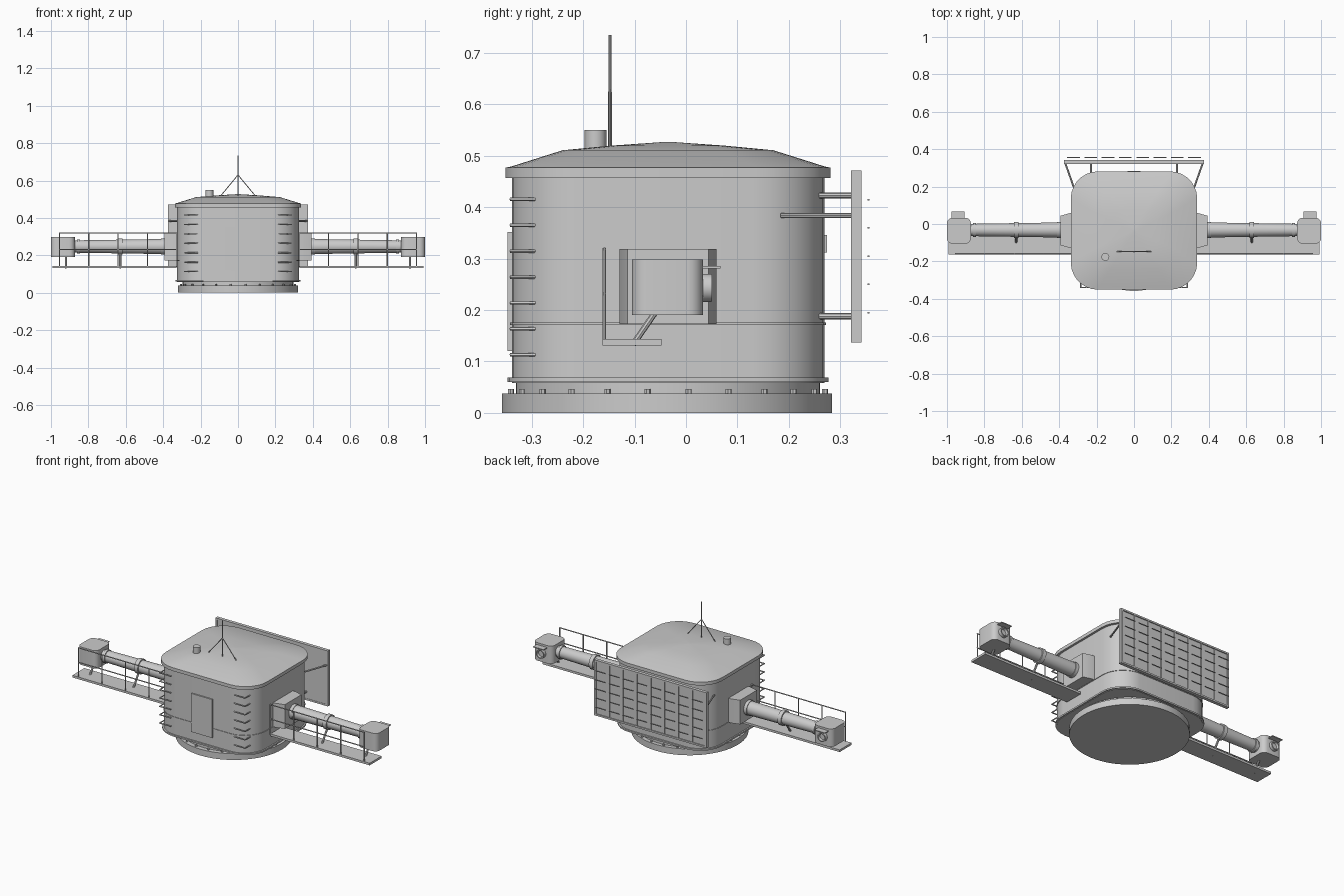
import bpy, bmesh, math
from mathutils import Vector

if "Cube" in bpy.data.objects:
    bpy.data.objects.remove(bpy.data.objects["Cube"])

CY = -0.035  # centre line of the cabin in y


def finish(name, bm, angle=35):
    bmesh.ops.recalc_face_normals(bm, faces=bm.faces)
    me = bpy.data.meshes.new(name)
    bm.to_mesh(me)
    bm.free()
    ob = bpy.data.objects.new(name, me)
    bpy.context.collection.objects.link(ob)
    bpy.ops.object.select_all(action='DESELECT')
    ob.select_set(True)
    bpy.context.view_layer.objects.active = ob
    bpy.ops.object.shade_smooth_by_angle(angle=math.radians(angle))
    return ob


def add_loft(bm, rings):
    vs = [[bm.verts.new(p) for p in r] for r in rings]
    n = len(vs[0])
    for a, b in zip(vs, vs[1:]):
        for i in range(n):
            j = (i + 1) % n
            bm.faces.new((a[i], a[j], b[j], b[i]))
    bm.faces.new(vs[0])
    bm.faces.new(vs[-1])


def add_box(bm, x0, x1, y0, y1, z0, z1):
    add_loft(bm, [[(x0, y0, z), (x1, y0, z), (x1, y1, z), (x0, y1, z)] for z in (z0, z1)])


def add_tube(bm, p, q, profile, n=8):
    """Revolve (fraction, radius) pairs about the line p-q."""
    p, q = Vector(p), Vector(q)
    d = (q - p).normalized()
    u = d.orthogonal().normalized()
    v = d.cross(u)
    add_loft(bm, [[p.lerp(q, t) + r * (u * math.cos(2 * math.pi * i / n) + v * math.sin(2 * math.pi * i / n))
                   for i in range(n)] for t, r in profile])


def add_rod(bm, p, q, r, n=8):
    add_tube(bm, p, q, [(0, r), (1, r)], n)


def rrect(hx, hy, rad, z, cx=0, cy=CY, seg=7):
    pts = []
    for k, (sx, sy) in enumerate(((1, 1), (-1, 1), (-1, -1), (1, -1))):
        for i in range(seg + 1):
            a = math.pi / 2 * (k + i / seg)
            pts.append((cx + sx * (hx - rad) + rad * math.cos(a),
                        cy + sy * (hy - rad) + rad * math.sin(a), z))
    return pts


def slab(name, rings):
    bm = bmesh.new()
    add_loft(bm, rings)
    return finish(name, bm)


def box(name, *b):
    bm = bmesh.new()
    add_box(bm, *b)
    return finish(name, bm)


def rod(name, p, q, r, n=8):
    bm = bmesh.new()
    add_rod(bm, p, q, r, n)
    return finish(name, bm)


# Round base, collar and bolts
rod("base_disc", (0, -0.037, 0), (0, -0.037, 0.038), 0.321, 64)
rod("base_collar", (0, CY, 0.036), (0, CY, 0.064), 0.296, 64)
bm = bmesh.new()
for i in range(24):
    a = 2 * math.pi * (i + 0.5) / 24
    x, y = 0.308 * math.cos(a), CY + 0.308 * math.sin(a)
    add_rod(bm, (x, y, 0.036), (x, y, 0.046), 0.006, 6)
finish("base_bolts", bm)

# Cabin shell, flange, seam and domed roof
slab("cabin_body", [rrect(0.325, 0.304, 0.14, z) for z in (0.058, 0.462)])
slab("cabin_flange", [rrect(0.333, 0.312, 0.145, z) for z in (0.06, 0.069)])
slab("cabin_seam", [rrect(0.328, 0.307, 0.142, z) for z in (0.171, 0.176)])
slab("roof", [rrect(0.338, 0.316, 0.145, 0.457), rrect(0.338, 0.316, 0.145, 0.477),
              rrect(0.325, 0.303, 0.135, 0.480), rrect(0.225, 0.205, 0.10, 0.511),
              rrect(0.12, 0.11, 0.06, 0.520), rrect(0.01, 0.01, 0.006, 0.527)])

# Door, rear hatch
box("front_door", -0.07, 0.07, -0.347, -0.33, 0.12, 0.352)
box("rear_hatch", -0.05, 0.05, 0.26, 0.274, 0.312, 0.346)

# Climbing rungs near the front corners
bm = bmesh.new()
for s in (-1, 1):
    for i in range(7):
        z = 0.113 + i * 0.0504
        a, b = s * 0.213, s * 0.285
        add_rod(bm, (a, -0.34, z), (b, -0.34, z), 0.0035, 6)
        add_rod(bm, (a, -0.342, z), (a, -0.31, z), 0.0035, 6)
        add_rod(bm, (b, -0.342, z), (b, -0.27, z), 0.0035, 6)
finish("climbing_rungs", bm)

# Roof mast, stays and vent
bm = bmesh.new()
add_tube(bm, (0, -0.148, 0.51), (0, -0.148, 0.735), [(0, 0.004), (0.5, 0.004), (0.52, 0.003), (1, 0.003)])
for s in (-1, 1):
    add_rod(bm, (0, -0.148, 0.63), (s * 0.095, -0.148, 0.515), 0.0025, 6)
finish("mast", bm)
rod("roof_vent", (-0.153, -0.176, 0.505), (-0.153, -0.176, 0.55), 0.021, 16)

# Side arms with walkways
for s, side in ((-1, "left"), (1, "right")):
    def X(x):
        return s * x

    slab(side + "_arm_mount", [[(X(x), CY - h, 0.173), (X(x), CY + h, 0.173), (X(x), CY + h, 0.319), (X(x), CY - h, 0.319)]
                               for x, h in ((0.30, 0.094), (0.34, 0.094), (0.393, 0.079))])
    bm = bmesh.new()
    add_tube(bm, (X(0.38), -0.032, 0.247), (X(0.89), -0.032, 0.247), [(0, 0.041), (1, 0.033)], 20)
    for x, w, r in ((0.40, 0.012, 0.044), (0.63, 0.012, 0.044), (0.852, 0.008, 0.039)):
        add_rod(bm, (X(x - w), -0.032, 0.247), (X(x + w), -0.032, 0.247), r, 20)
    finish(side + "_arm", bm)

    # Instrument head with lens and visor
    slab(side + "_head", [rrect(0.064, 0.069, 0.03, z, X(0.936), -0.036, 5) for z in (0.19, 0.298)])
    bm = bmesh.new()
    add_tube(bm, (X(0.94), 0.025, 0.243), (X(0.94), 0.051, 0.243),
             [(0, 0.028), (1, 0.027), (1, 0.021), (0.5, 0.018)], 20)
    finish(side + "_lens", bm)
    box(side + "_visor", X(0.905), X(0.975), 0.025, 0.067, 0.281, 0.286)

    # Walkway deck, struts and railing
    box(side + "_walkway", X(0.33), X(0.993), -0.162, -0.048, 0.131, 0.144)
    bm = bmesh.new()
    for x in (0.63, 0.92):
        add_rod(bm, (X(x), -0.103, 0.133), (X(x), -0.05, 0.21), 0.006)
    finish(side + "_walkway_struts", bm)
    bm = bmesh.new()
    for i in range(5):
        x = X(0.955 - i * 0.157)
        add_rod(bm, (x, -0.159, 0.14), (x, -0.159, 0.321), 0.0032, 6)
    for z in (0.232, 0.319):
        add_rod(bm, (X(0.327), -0.159, z), (X(0.957), -0.159, z), 0.0032, 6)
    finish(side + "_railing", bm)

# Rear solar panel: backing, frame, dividers and raised cell strips
box("solar_panel", -0.372, 0.372, 0.323, 0.335, 0.139, 0.470)
bm = bmesh.new()
for s in (-1, 1):
    add_box(bm, s * 0.364, s * 0.375, 0.321, 0.341, 0.139, 0.470)
for z in (0.137, 0.462):
    add_box(bm, -0.375, 0.375, 0.321, 0.341, z, z + 0.01)
for i in range(1, 8):
    x = -0.37 + i * 0.74 / 8
    add_box(bm, x - 0.003, x + 0.003, 0.33, 0.340, 0.14, 0.468)
finish("solar_frame", bm)
bm = bmesh.new()
for i in range(8):
    x = -0.37 + (i + 0.5) * 0.74 / 8
    for j in range(5):
        z = 0.195 + j * 0.055
        add_box(bm, x - 0.034, x + 0.034, 0.353, 0.357, z - 0.0015, z + 0.0015)
finish("solar_cell_strips", bm)

# Panel supports
bm = bmesh.new()
for s in (-1, 1):
    for z in (0.188, 0.423):
        add_rod(bm, (s * 0.23, 0.23, z), (s * 0.23, 0.325, z), 0.006)
    add_rod(bm, (s * 0.318, 0.185, 0.384), (s * 0.368, 0.327, 0.384), 0.005)
finish("panel_supports", bm)
